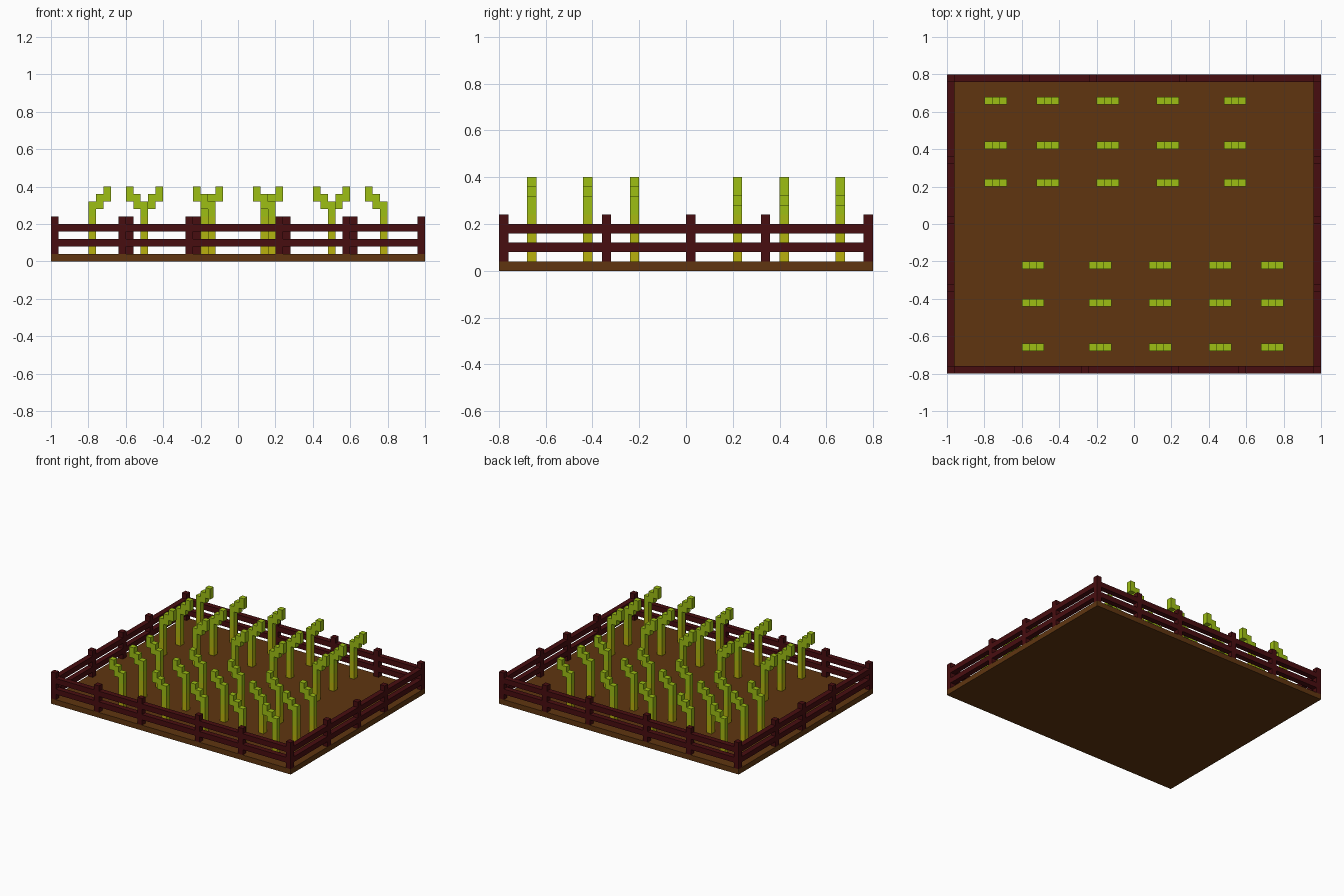
import bpy
import bmesh
import math
from mathutils import Matrix, Vector

cube = bpy.data.objects.get("Cube")
if cube:
    bpy.data.objects.remove(cube, do_unlink=True)


def material(name, rgb):
    m = bpy.data.materials.new(name)
    m.use_nodes = True
    m.diffuse_color = (*rgb, 1)
    m.node_tree.nodes["Principled BSDF"].inputs["Base Color"].default_value = (*rgb, 1)
    return m


SOIL = material("soil brown", (0.115, 0.036, 0.005))
WOOD = material("dark red wood", (0.064, 0.004, 0.005))
STALK = [
    material("stalk yellow", (0.49, 0.44, 0.004)),
    material("stalk yellow green", (0.44, 0.46, 0.005)),
    material("stalk lime", (0.39, 0.49, 0.006)),
    material("stalk green", (0.34, 0.52, 0.007)),
]


def add_box(bm, lo, hi):
    """Axis-aligned box between two corners."""
    lo, hi = Vector(lo), Vector(hi)
    mat = Matrix.Translation((lo + hi) / 2) @ Matrix.Diagonal((*(hi - lo), 1))
    bmesh.ops.create_cube(bm, size=1, matrix=mat)


def make_mesh(name, bm, mats):
    me = bpy.data.meshes.new(name)
    bm.to_mesh(me)
    bm.free()
    for m in mats:
        me.materials.append(m)
    return me


def place(name, me, loc=(0, 0, 0), turn=0):
    ob = bpy.data.objects.new(name, me)
    ob.location = loc
    ob.rotation_euler.z = turn
    bpy.context.collection.objects.link(ob)
    return ob


U = 0.04  # block size
W, D = 1.0, 0.8  # half width and half depth

# Soil slab
bm = bmesh.new()
add_box(bm, (-W, -D, 0), (W, D, U))
place("soil_bed", make_mesh("soil_bed", bm, [SOIL]))


# Fence side: posts along local x, two rails filling each gap
def fence(name, posts, loc, turn):
    h = U / 2
    bm = bmesh.new()
    for p in posts:
        add_box(bm, (p - h, -h, U), (p + h, h, 0.24))
    for a, b in zip(posts, posts[1:]):
        for z in (0.08, 0.16):
            add_box(bm, (a + h, -h, z), (b - h, h, z + U))
    place(name, make_mesh(name, bm, [WOOD]), loc, turn)


long_posts = [-0.98, -0.62, -0.26, 0.22, 0.58, 0.98]
fence("front_fence", long_posts, (0, -0.78, 0), 0)
fence("back_fence", long_posts, (0, 0.78, 0), math.pi)
# Side fences share their corner posts with the long fences
side_posts = [-0.78, -0.34, 0.02, 0.34, 0.78]
for name, x in (("left_fence", 0.98), ("right_fence", -0.98)):
    h = U / 2
    bm = bmesh.new()
    for p in side_posts[1:-1]:
        add_box(bm, (x - h, p - h, U), (x + h, p + h, 0.24))
    for a, b in zip(side_posts, side_posts[1:]):
        for z in (0.08, 0.16):
            add_box(bm, (x - h, a + h, z), (x + h, b - h, z + U))
    place(name, make_mesh(name, bm, [WOOD]))

# Stalk: upright stem with a stepped, bent tip towards -x
bm = bmesh.new()
for x, z0, z1 in ((0, 0.04, 0.32), (-U, 0.28, 0.36), (-2 * U, 0.32, 0.40)):
    add_box(bm, (x - U / 2, -U / 2, z0), (x + U / 2, U / 2, z1))
# Colour bands by height
cuts = (0.10, 0.17, 0.24)
for z in cuts:
    bmesh.ops.bisect_plane(bm, geom=bm.verts[:] + bm.edges[:] + bm.faces[:],
                           plane_co=(0, 0, z), plane_no=(0, 0, 1))
for f in bm.faces:
    f.material_index = sum(f.calc_center_median().z > z for z in cuts)
stalk = make_mesh("stalk", bm, STALK)

# Three front rows, and the same rows turned half round at the back
for r, y in enumerate((-0.66, -0.42, -0.22)):
    for c, x in enumerate((-0.50, -0.14, 0.18, 0.50, 0.78)):
        place(f"front_stalk_{r + 1}_{c + 1}", stalk, (x, y, 0))
        place(f"back_stalk_{r + 1}_{c + 1}", stalk, (-x, -y, 0), math.pi)
